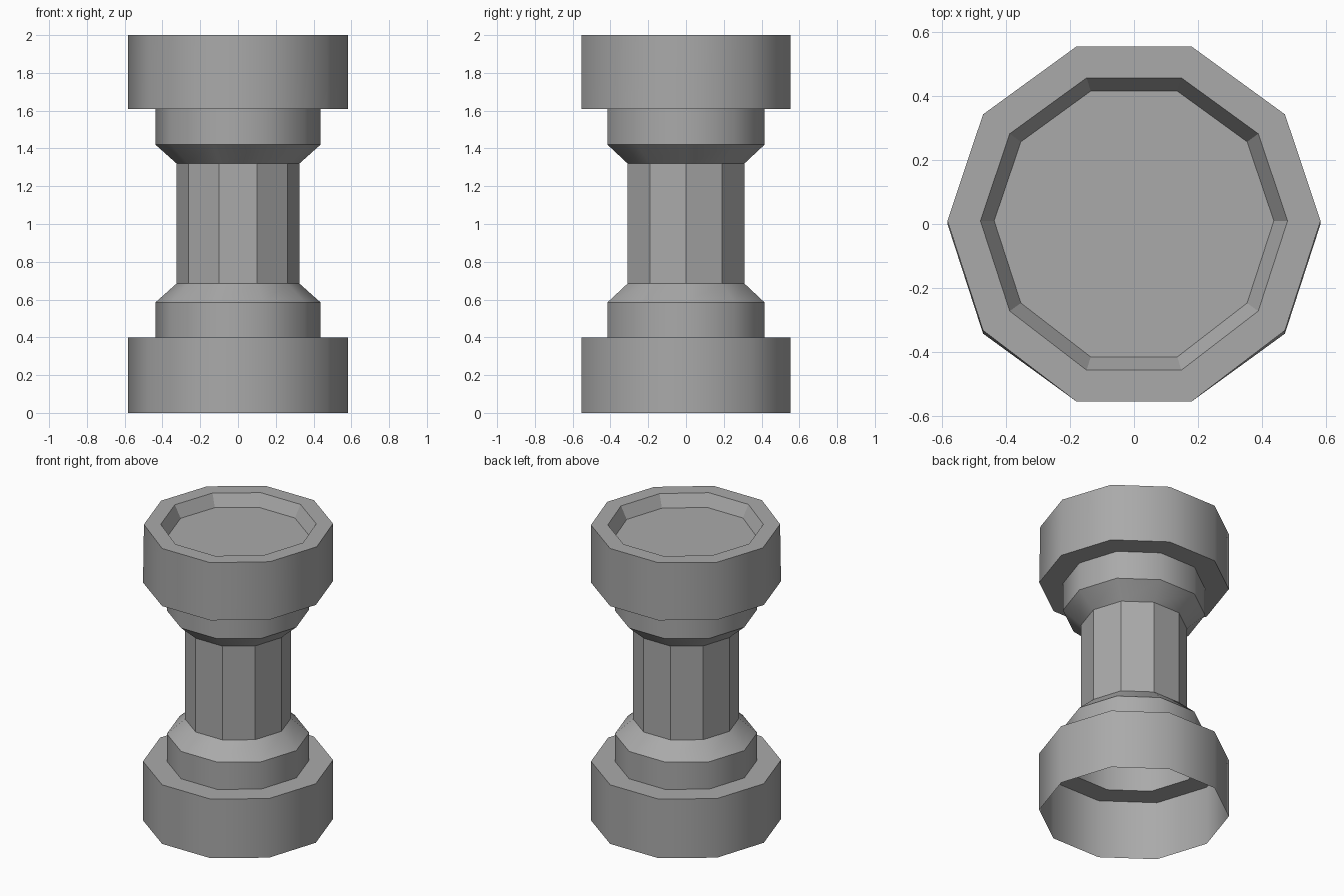
import bpy, bmesh, math
from mathutils import Vector

cube = bpy.data.objects.get("Cube")
if cube:
    bpy.data.objects.remove(cube, do_unlink=True)

SIDES = 10

stone = bpy.data.materials.new("grey_stone")
stone.use_nodes = True
colour = (0.4, 0.4, 0.4, 1)
stone.diffuse_color = colour
stone.node_tree.nodes["Principled BSDF"].inputs["Base Color"].default_value = colour


def lathe(name, profile, smooth, cap=False, skew=False):
    """Ten-sided turned part from (radius, height) points, listed bottom to top."""
    bm = bmesh.new()
    rings = []
    for r, z in profile:
        ring = []
        for i in range(SIDES):
            a = math.tau * i / SIDES
            p = Vector((r * math.cos(a), r * math.sin(a), z))
            # slight unevenness of the side corners around the rim
            if skew and z > 1.7 and abs(p.x) > 0.75 * r and p.y < 0.1 * r:
                p.y += 0.01
            ring.append(bm.verts.new(p))
        rings.append(ring)
    for low, high in zip(rings, rings[1:]):
        for i in range(SIDES):
            j = (i + 1) % SIDES
            bm.faces.new((low[i], low[j], high[j], high[i])).smooth = smooth
    if cap:
        bm.faces.new(rings[-1])
    # keep the horizontal edges crisp
    for e in bm.edges:
        if abs(e.verts[0].co.z - e.verts[1].co.z) < 1e-4:
            e.smooth = False
    mesh = bpy.data.meshes.new(name)
    bm.to_mesh(mesh)
    bm.free()
    mesh.materials.append(stone)
    obj = bpy.data.objects.new(name, mesh)
    bpy.context.collection.objects.link(obj)
    return obj


DRUM, COLLAR, SHAFT = 0.583, 0.437, 0.325

# Hollow foot, open underneath, stepping in to the shaft
lathe("foot", [(DRUM, 0), (DRUM, 0.4), (COLLAR, 0.4), (COLLAR, 0.585), (SHAFT, 0.685)], True)

# Faceted shaft
lathe("shaft", [(SHAFT, 0.685), (SHAFT, 1.32)], False)

# Head flaring out from the shaft
lathe("head", [(SHAFT, 1.32), (COLLAR, 1.42), (COLLAR, 1.61), (DRUM, 1.61), (DRUM, 2)],
      True, skew=True)

# Flat rim with a shallow faceted dish sunk into it
lathe("dish", [(DRUM, 2), (0.48, 2), (0.437, 1.92)], False, cap=True, skew=True)
